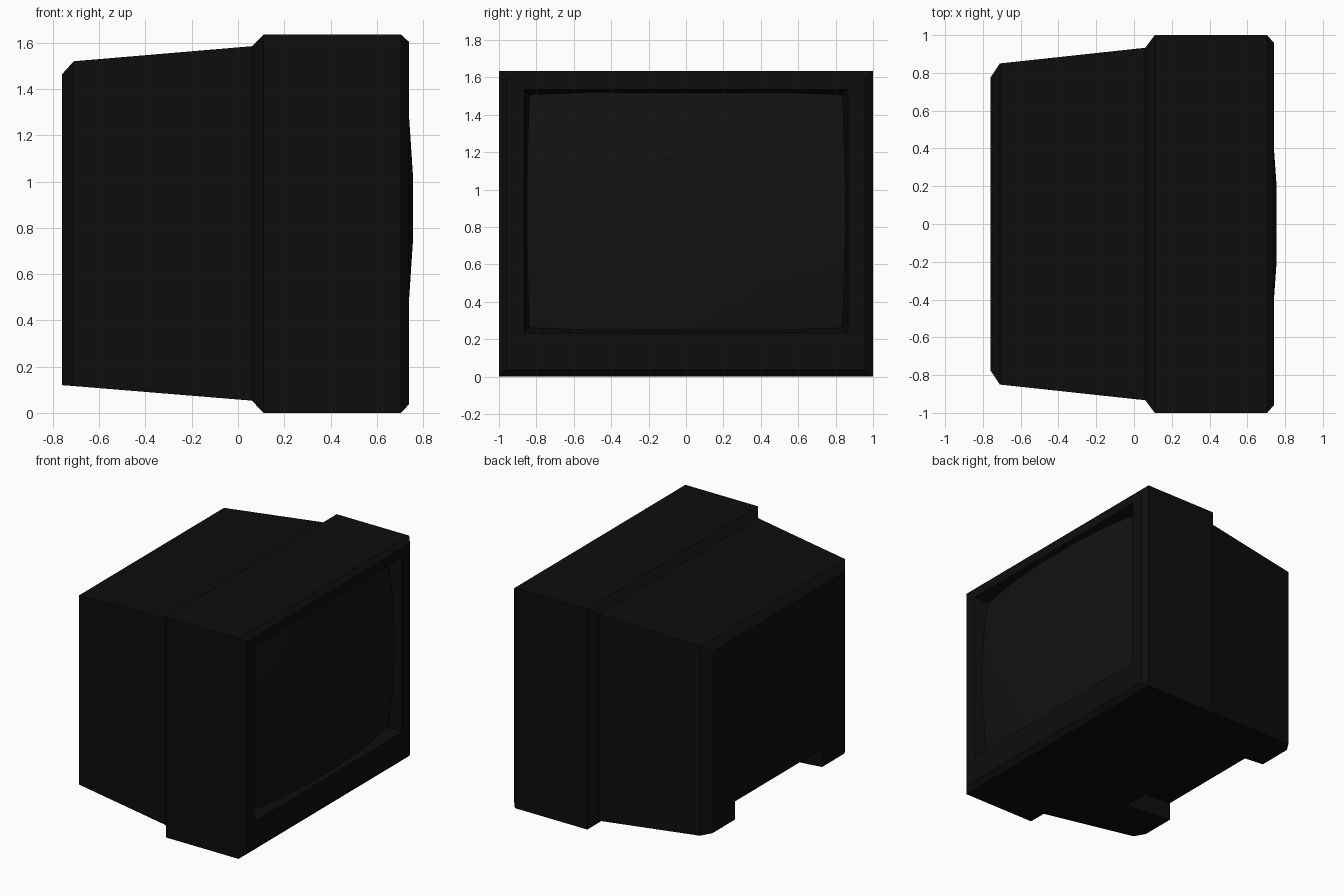
import bpy
import bmesh

if "Cube" in bpy.data.objects:
    bpy.data.objects.remove(bpy.data.objects["Cube"])


def material(name, rgb):
    mat = bpy.data.materials.new(name)
    mat.diffuse_color = (*rgb, 1)
    mat.use_nodes = True
    mat.node_tree.nodes["Principled BSDF"].inputs["Base Color"].default_value = mat.diffuse_color
    return mat


def make_object(name, bm, mat=None):
    bmesh.ops.recalc_face_normals(bm, faces=bm.faces[:])
    mesh = bpy.data.meshes.new(name)
    bm.to_mesh(mesh)
    bm.free()
    obj = bpy.data.objects.new(name, mesh)
    bpy.context.scene.collection.objects.link(obj)
    if mat:
        mesh.materials.append(mat)
    return obj


def loft(name, loops, mat=None):
    """Skin a chain of equal-length point loops and cap both ends."""
    bm = bmesh.new()
    rings = [[bm.verts.new(p) for p in loop] for loop in loops]
    n = len(rings[0])
    for a, b in zip(rings, rings[1:]):
        for i in range(n):
            j = (i + 1) % n
            bm.faces.new((a[i], a[j], b[j], b[i]))
    bm.faces.new(rings[0])
    bm.faces.new(rings[-1])
    return make_object(name, bm, mat)


def rect(x, half, low, high):
    return [(x, -half, low), (x, half, low), (x, half, high), (x, -half, high)]


plastic = material("black_plastic", (0.004, 0.004, 0.004))
glass = material("dark_glass", (0.007, 0.0055, 0.0058))

# Casing: tapered rear shell, stepped front bezel and screen recess
casing = loft("casing", [rect(*r) for r in (
    (-0.76, 0.775, 0.12, 1.465),
    (-0.71, 0.85, 0.116, 1.52),
    (0.06, 0.933, 0.053, 1.585),
    (0.11, 1.0, 0.0, 1.635),
    (0.705, 1.0, 0.0, 1.635),
    (0.74, 0.96, 0.038, 1.603),
    (0.74, 0.865, 0.235, 1.535),
    (0.62, 0.83, 0.27, 1.50),
)], plastic)

# Notch under the back that leaves two rear feet
notch_profile = [(-0.36, 0.087), (-0.527, 0.238), (-0.9, 0.265),
                 (-0.9, -0.1), (-0.36, -0.1)]
notch = loft("notch_cutter",
             [[(x, y, z) for x, z in notch_profile] for y in (-0.51, 0.51)])
notch.hide_render = True
notch.hide_viewport = True
cut = casing.modifiers.new("rear_notch", 'BOOLEAN')
cut.operation = 'DIFFERENCE'
cut.solver = 'EXACT'
cut.object = notch

# Screen: gently domed glass with a flat centre facet
bm = bmesh.new()
ys = (-0.85, -0.52, -0.19, 0.19, 0.52, 0.85)
zs = (-0.635, -0.4, -0.15, 0.15, 0.4, 0.635)
grid = [[bm.verts.new((0.762 - 0.1 * y * y - 0.12 * z * z, y, z + 0.885))
         for y in ys] for z in zs]
for lower, upper in zip(grid, grid[1:]):
    for i in range(len(ys) - 1):
        bm.faces.new((lower[i], lower[i + 1], upper[i + 1], upper[i]))
screen = make_object("screen", bm, glass)
for face in screen.data.polygons:
    face.use_smooth = True
